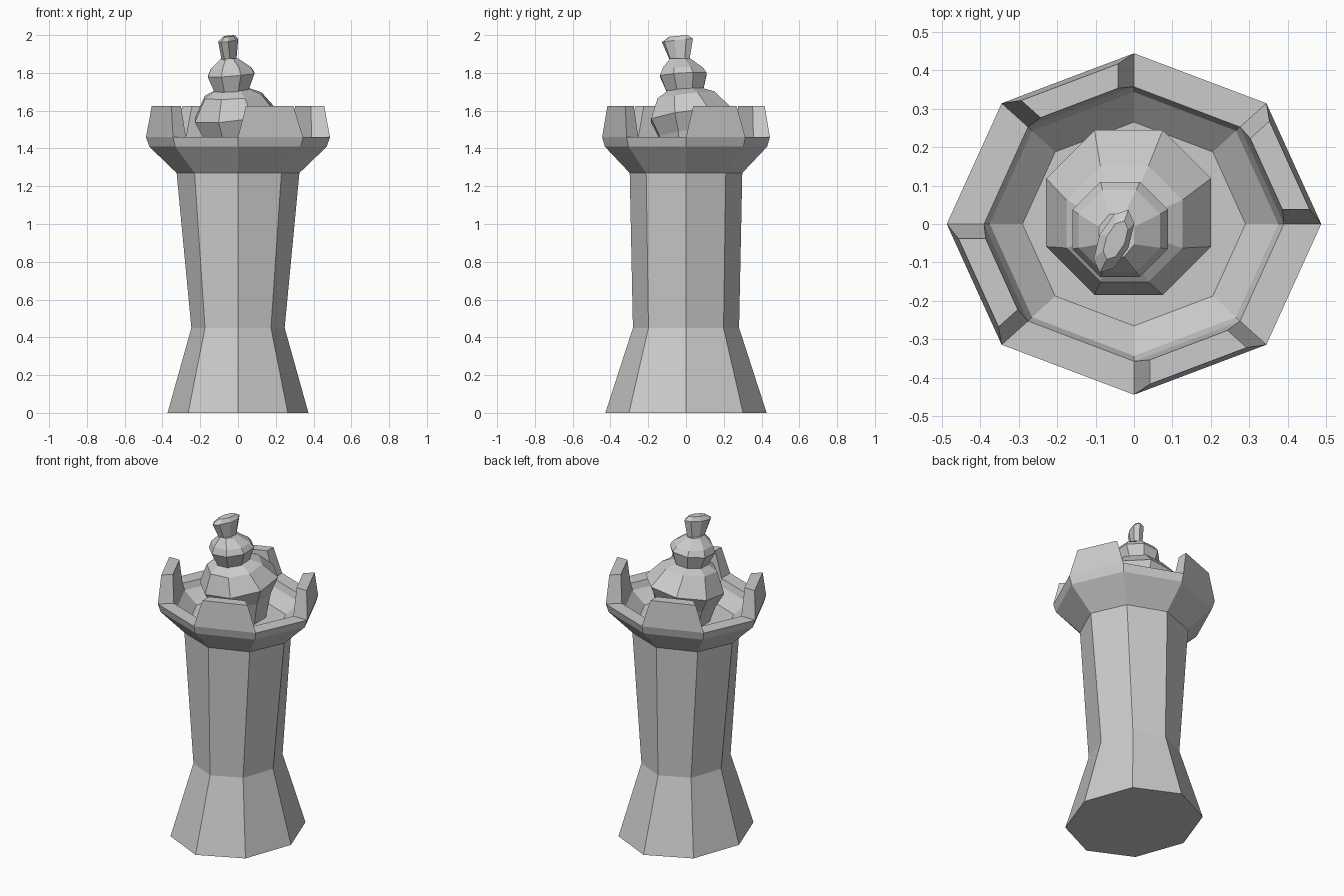
import bpy
from math import cos, sin, pi

if "Cube" in bpy.data.objects:
    bpy.data.objects.remove(bpy.data.objects["Cube"])

N = 8


def make(name, verts, faces):
    mesh = bpy.data.meshes.new(name)
    mesh.from_pydata(verts, [], faces)
    mesh.update()
    obj = bpy.data.objects.new(name, mesh)
    bpy.context.collection.objects.link(obj)
    return obj


def ring(rx, ry, z, cx=0, cy=0, sx=0, sy=0, start=0, turn=0):
    """Eight points of an ellipse; sx and sy tilt its plane."""
    pts = []
    for i in range(N):
        a = start + i * 2 * pi / N
        u, v = rx * cos(a), ry * sin(a)
        x, y = u * cos(turn) - v * sin(turn), u * sin(turn) + v * cos(turn)
        pts.append((cx + x, cy + y, z + sx * x + sy * y))
    return pts


def loft(name, rings):
    faces = [tuple(range(N))[::-1]]
    for r in range(len(rings) - 1):
        for i in range(N):
            j = (i + 1) % N
            faces.append((r * N + i, r * N + j, (r + 1) * N + j, (r + 1) * N + i))
    faces.append(tuple((len(rings) - 1) * N + i for i in range(N)))
    return make(name, [p for r in rings for p in r], faces)


# Tower shaft, flared cornice and sunken platform
profile = [(.373, .427, 0), (.247, .281, .45), (.325, .298, 1.27),
           (.47, .43, 1.41), (.487, .444, 1.46), (.39, .357, 1.46),
           (.375, .343, 1.42), (.29, .265, 1.35)]
loft("tower", [ring(*p) for p in profile])

# Tapered battlements on every second side
outer, inner = ring(.487, .444, 1.46), ring(.39, .357, 1.46)
for k in range(0, N, 2):
    quad = [outer[k], outer[k + 1], inner[k + 1], inner[k]]
    mx, my = (sum(p[c] for p in quad) / 4 for c in (0, 1))
    top = [(mx + .73 * (x - mx), my + .73 * (y - my), 1.625) for x, y, _ in quad]
    make(f"battlement_{k // 2 + 1}", quad + top,
         [(3, 2, 1, 0), (4, 5, 6, 7)] +
         [(i, (i + 1) % 4, (i + 1) % 4 + 4, i + 4) for i in range(4)])

# Large leaning dome
h = pi / 8
loft("lower_dome", [
    ring(.15, .15, 1.34, -.005, .03, start=h),
    ring(.185, .185, 1.48, -.01, .03, .12, .12, h),
    ring(.232, .232, 1.575, -.014, .03, .12, .13, h),
    ring(.163, .163, 1.68, -.025, .0, .06, .12, h),
    ring(.08, .08, 1.72, -.03, -.005, .05, .05, h)])

# Smaller middle dome
loft("middle_dome", [
    ring(.092, .1, 1.69, -.035, -.005, .03, .0, h),
    ring(.134, .134, 1.79, -.036, -.014, .08, .06, h),
    ring(.115, .115, 1.825, -.038, -.018, .05, .02, h),
    ring(.05, .06, 1.875, -.045, -.03, .0, .0, h)])

# Flattened finial
t = -.43
loft("finial", [
    ring(.034, .055, 1.86, -.047, -.033, turn=t),
    ring(.041, .09, 1.972, -.052, -.045, .05, .1, turn=t),
    ring(.025, .055, 1.995, -.048, -.042, .03, .08, turn=t)])
